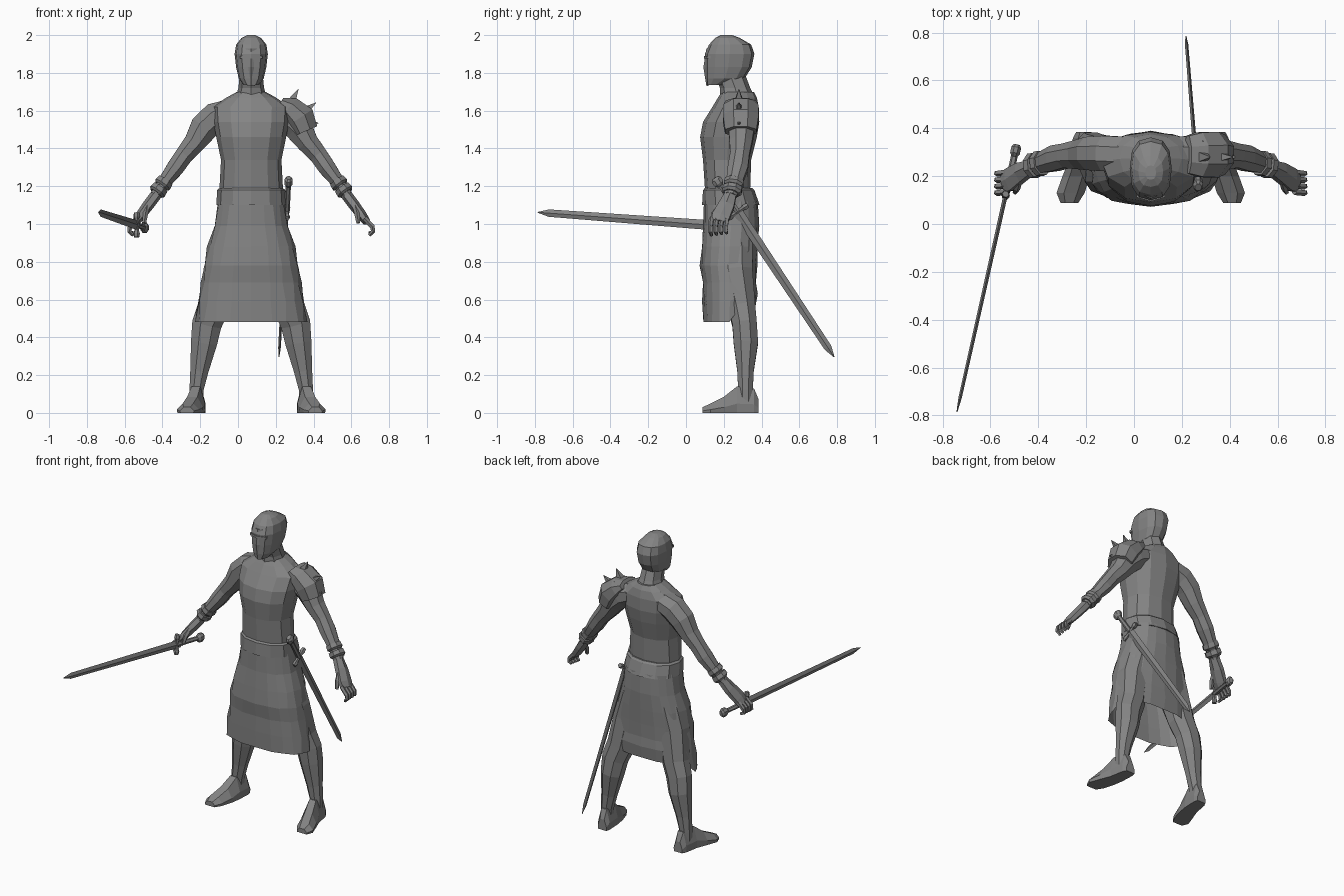
import bpy, bmesh, math
from mathutils import Vector

cube = bpy.data.objects.get("Cube")
if cube:
    bpy.data.objects.remove(cube)

grey = bpy.data.materials.new("plain_grey")
grey.use_nodes = True
grey.diffuse_color = (0.23, 0.23, 0.23, 1)
grey.node_tree.nodes["Principled BSDF"].inputs["Base Color"].default_value = grey.diffuse_color

CX = 0.07  # body centre line
SIDES = (("right", -1), ("left", 1))


def loft(name, rings, caps=True):
    """Skin a list of equal-length point rings."""
    bm = bmesh.new()
    loops = [[bm.verts.new(p) for p in ring] for ring in rings]
    n = len(loops[0])
    for a, b in zip(loops, loops[1:]):
        for i in range(n):
            j = (i + 1) % n
            bm.faces.new((a[i], a[j], b[j], b[i]))
    if caps:
        bm.faces.new(loops[0][::-1])
        bm.faces.new(loops[-1])
    bmesh.ops.recalc_face_normals(bm, faces=bm.faces)
    mesh = bpy.data.meshes.new(name)
    bm.to_mesh(mesh)
    bm.free()
    mesh.materials.append(grey)
    obj = bpy.data.objects.new(name, mesh)
    bpy.context.collection.objects.link(obj)
    return obj


def level(z, half, front, back, n=12, power=2.2):
    """Rounded horizontal section around the body centre line."""
    ring = []
    for i in range(n):
        a = math.tau * i / n
        c, s = math.cos(a), math.sin(a)
        x = math.copysign(abs(c) ** (2 / power), c) * half
        y = math.copysign(abs(s) ** (2 / power), s) * (back - front) / 2
        ring.append(Vector((CX + x, (front + back) / 2 + y, z)))
    return ring


def tube(name, stations, n=6, ref=(0, 1, 0)):
    """Limb through (x, y, z, radius along ref, other radius)."""
    pts = [Vector(s[:3]) for s in stations]
    rings = []
    for i, s in enumerate(stations):
        t = (pts[min(i + 1, len(pts) - 1)] - pts[max(i - 1, 0)]).normalized()
        u = Vector(ref)
        u = (u - t * u.dot(t)).normalized()
        v = t.cross(u)
        rings.append([pts[i] + u * s[3] * math.cos(math.tau * (k + .5) / n)
                      + v * s[4] * math.sin(math.tau * (k + .5) / n) for k in range(n)])
    return loft(name, rings)


def mirrored(stations, side):
    return [(CX + side * s[0], *s[1:]) for s in stations]


# Torso and neck
loft("torso", [level(*r) for r in (
    (1.08, .17, .10, .37), (1.19, .168, .10, .34), (1.34, .16, .09, .345),
    (1.46, .185, .075, .375), (1.54, .20, .09, .388), (1.62, .205, .14, .385),
    (1.67, .13, .17, .375), (1.70, .075, .19, .36))])
loft("neck", [level(*r, 8) for r in (
    (1.66, .085, .18, .37), (1.72, .068, .18, .34), (1.80, .06, .15, .31))])

# Head with closed hood, chin pushed forward
loft("head", [level(*r, 12, 2.5) for r in (
    (1.735, .04, .11, .20), (1.77, .066, .103, .31), (1.83, .08, .10, .348),
    (1.90, .088, .10, .362), (1.95, .08, .122, .345), (1.985, .052, .155, .285),
    (2.0, .022, .185, .245))])
loft("face_ridge", [[(CX - w, .12, z), (CX, y, z), (CX + w, .12, z)]
                    for z, w, y in ((1.73, .02, .108), (1.83, .035, .092), (1.93, .03, .108))])
loft("brow", [[(CX + x, y, z) for y, z in ((.094 + abs(x) * .3, 1.875), (.094 + abs(x) * .3, 1.89),
                                        (.15, 1.89), (.15, 1.875))] for x in (-.06, 0, .06)])

# Belt
loft("belt", [level(*r) for r in (
    (1.10, .182, .088, .388), (1.10, .185, .085, .39), (1.18, .18, .09, .362), (1.19, .168, .10, .35))])

# Skirt with folds, hem higher at the back
skirt = []
for k, r in enumerate(((1.12, .176, .095, .38), (.99, .20, .09, .388), (.88, .235, .08, .383),
                       (.78, .255, .072, .378), (.69, .268, .085, .375), (.59, .285, .085, .38),
                       (.48, .298, .087, .37))):
    ring = level(*r, 20, 2.4)
    for i, p in enumerate(ring):
        if k and (i + k) % 2:
            p.x = CX + (p.x - CX) * .965
            p.y = .235 + (p.y - .235) * .965
        if k == 6 and p.y > .24:
            p.z = .55
            p.x = CX + (p.x - CX) * .96
        if k == 5 and p.y > .24:
            p.z = .63
    skirt.append(ring)
loft("skirt", skirt, caps=False)

for word, side in SIDES:
    # Arm and wrist bands
    tube(word + "_arm", mirrored((
        (.10, .29, 1.60, .08, .07), (.19, .295, 1.565, .08, .085), (.25, .295, 1.51, .075, .082),
        (.30, .29, 1.43, .065, .062), (.355, .285, 1.365, .055, .052), (.40, .275, 1.30, .058, .05),
        (.46, .255, 1.22, .046, .038), (.51, .235, 1.15, .036, .03)), side), 8)
    for k, (dx, y, z) in enumerate(((.465, .252, 1.215), (.492, .243, 1.178))):
        tube("%s_wrist_band_%d" % (word, k), mirrored((
            (dx - .012, y + .004, z + .016, .054, .046), (dx + .004, y, z - .006, .056, .05),
            (dx + .012, y - .003, z - .016, .044, .036)), side), 8)

    # Hand
    tube(word + "_palm", mirrored((
        (.50, .238, 1.16, .034, .03), (.545, .215, 1.10, .048, .03),
        (.59, .185, 1.04, .055, .026), (.612, .176, 1.01, .05, .02)), side))
    for k in range(4):
        y = .135 + .027 * k
        tube("%s_finger_%d" % (word, k), mirrored((
            (.60, y, 1.03, .014, .014), (.642, y - .005, .985, .013, .014),
            (.645, y - .005, .96, .012, .012), (.625, y, .94 + .004 * k, .009, .009)), side), 5)
    tube(word + "_thumb", mirrored((
        (.55, .19, 1.10, .018, .016), (.56, .15, 1.055, .016, .015),
        (.567, .133, 1.005, .011, .011)), side), 5)

    # Leg, knee and calf
    tube(word + "_leg", mirrored((
        (.10, .25, .98, .11, .09), (.165, .26, .75, .10, .095), (.20, .295, .56, .078, .09),
        (.235, .31, .47, .07, .085), (.25, .317, .37, .07, .075), (.275, .315, .22, .047, .052),
        (.29, .315, .12, .042, .04), (.29, .315, .05, .045, .04)), side), 8)

    # Foot with flat sole, toes turned out
    foot = []
    for y, dx, w, h in ((.385, .28, .03, .07), (.36, .283, .04, .13), (.27, .293, .046, .14),
                        (.20, .312, .054, .085), (.13, .335, .056, .05), (.088, .34, .035, .03)):
        foot.append([(CX + side * (dx + a * w), y, b * h) for a, b in
                     ((-1, 0), (1, 0), (1.05, .35), (.5, 1), (-.5, 1), (-1.05, .35))])
    loft(word + "_foot", foot)

# Shoulder guard with spikes on the left
tube("shoulder_guard", (
    (.225, .29, 1.645, .085, .03), (.27, .29, 1.615, .10, .07), (.325, .29, 1.56, .103, .09),
    (.355, .29, 1.49, .09, .075)), 8)
for k, (x, z, ang) in enumerate(((.285, 1.65, 62), (.355, 1.60, 36))):
    for m, y in enumerate((.28, .345)):
        d = Vector((math.cos(math.radians(ang)), .25 * m, math.sin(math.radians(ang))))
        size = 1 - .45 * m
        base = Vector((x, y, z)) - d * .03 * m
        tip = base + d * .072 * size
        tube("spike_%d_%d" % (k, m), ((*base, .03 * size, .03 * size), (*tip, .002, .002)), 4)
tube("low_spike", ((.395, .28, 1.53, .026, .026), (.425, .28, 1.535, .002, .002)), 4)


def sword(name, pommel, tip, width):
    """Sword with its flat side facing sideways."""
    start, d = Vector(pommel), Vector(tip) - Vector(pommel)
    length = d.length
    d.normalize()
    w = Vector((1, 0, 0)).cross(d).normalized()
    t = d.cross(w)

    def part(label, stations, n):
        rings = [[start + d * s + w * a * math.cos(math.tau * (i + .5 * (n != 4)) / n)
                  + t * b * math.sin(math.tau * (i + .5 * (n != 4)) / n) for i in range(n)]
                 for s, a, b in stations]
        loft(name + "_" + label, rings)

    part("blade", ((.20, width, .009), (length - .06, width * .75, .007), (length, .002, .002)), 4)
    part("grip", ((.03, .014, .014), (.21, .016, .015)), 6)
    part("pommel", ((-.012, .018, .014), (.0, .03, .022), (.025, .03, .022), (.04, .016, .013)), 8)
    # Crossguard, thicker at both ends
    tube(name + "_guard", [(*(start + d * .205 + w * h), r, r) for h, r in
                           ((-.065, .014), (-.045, .018), (-.03, .012), (.03, .012),
                            (.045, .018), (.065, .014))], 6, d)


sword("held_sword", (-.492, .32, .98), (-.74, -.785, 1.062), .026)
sword("belt_sword", (.268, .16, 1.235), (.217, .785, .295), .027)
